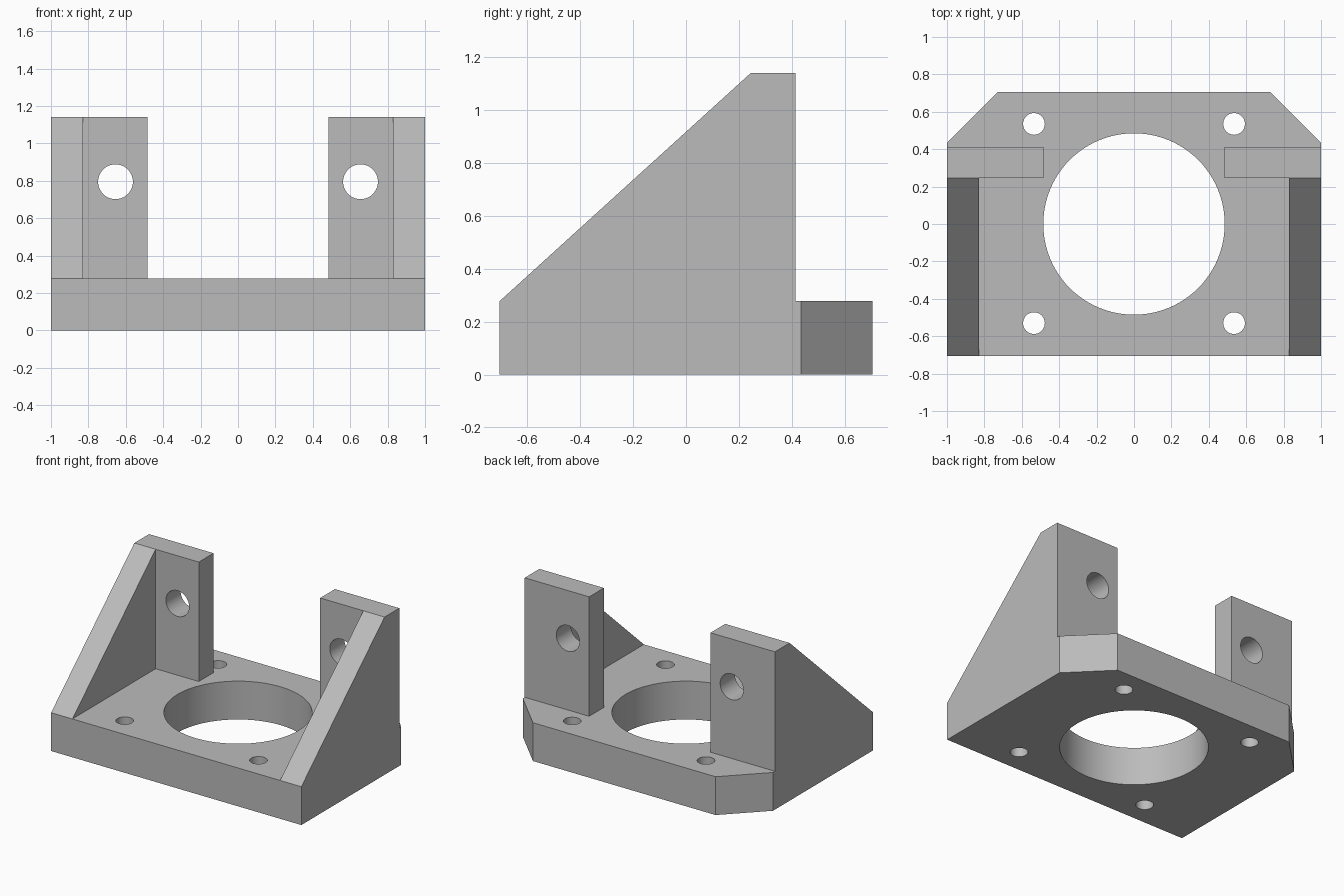
import bpy, bmesh
from math import pi, radians
from mathutils import Matrix, Vector

cube = bpy.data.objects.get("Cube")
if cube:
    bpy.data.objects.remove(cube, do_unlink=True)

WIDTH, DEPTH = 1.0, 0.705       # half sizes of the base
PLATE, TOP = 0.277, 1.14        # plate thickness and overall height
UP_FRONT, UP_BACK = 0.245, 0.413
UP_INNER, RIB_INNER = 0.485, 0.83

grey = bpy.data.materials.new("light_grey")
grey.use_nodes = True
colour = (0.5, 0.5, 0.5, 1)
grey.diffuse_color = colour
grey.node_tree.nodes["Principled BSDF"].inputs["Base Color"].default_value = colour


def add_object(name, bm):
    bmesh.ops.recalc_face_normals(bm, faces=bm.faces)
    mesh = bpy.data.meshes.new(name)
    bm.to_mesh(mesh)
    bm.free()
    mesh.materials.append(grey)
    obj = bpy.data.objects.new(name, mesh)
    bpy.context.collection.objects.link(obj)
    return obj


def prism(name, points, extrusion):
    """Extrude a flat outline along a vector."""
    bm = bmesh.new()
    face = bm.faces.new([bm.verts.new(p) for p in points])
    grown = bmesh.ops.extrude_face_region(bm, geom=[face], use_keep_orig=True)
    verts = [v for v in grown["geom"] if isinstance(v, bmesh.types.BMVert)]
    bmesh.ops.translate(bm, verts=verts, vec=Vector(extrusion))
    return add_object(name, bm)


def cylinder(name, centre, radius, along_y=False, segments=48):
    bm = bmesh.new()
    turn = Matrix.Rotation(pi / 2 if along_y else 0, 4, 'X')
    bmesh.ops.create_cone(bm, cap_ends=True, segments=segments, radius1=radius,
                          radius2=radius, depth=0.8,
                          matrix=Matrix.Translation(centre) @ turn)
    obj = add_object(name, bm)
    obj.hide_render = True
    return obj


def combine(target, other, operation):
    """Boolean the other object into the target and discard it."""
    mod = target.modifiers.new(operation.lower(), 'BOOLEAN')
    mod.operation, mod.solver, mod.object = operation, 'EXACT', other
    bpy.ops.object.select_all(action='DESELECT')
    bpy.context.view_layer.objects.active = target
    target.select_set(True)
    bpy.ops.object.modifier_apply(modifier=mod.name)
    bpy.data.objects.remove(other, do_unlink=True)


# Base plate with two chamfered back corners
outline = [(-WIDTH, -DEPTH), (WIDTH, -DEPTH), (WIDTH, 0.435),
           (0.73, DEPTH), (-0.73, DEPTH), (-WIDTH, 0.435)]
bracket = prism("mounting_bracket", [(x, y, 0) for x, y in outline], (0, 0, PLATE))

# Side ribs and upright tabs, fused to the plate
rib = [(-DEPTH, 0), (UP_BACK, 0), (UP_BACK, TOP), (UP_FRONT, TOP), (-DEPTH, PLATE)]
tab = [(UP_FRONT, 0.1), (UP_BACK, 0.1), (UP_BACK, TOP), (UP_FRONT, TOP)]
for side, s in (("left", 1), ("right", -1)):
    gusset = prism(side + "_gusset", [(s * WIDTH, y, z) for y, z in rib],
                   (s * (RIB_INNER - WIDTH), 0, 0))
    upright = prism(side + "_upright", [(s * UP_INNER, y, z) for y, z in tab],
                    (s * 0.4, 0, 0))
    combine(gusset, upright, 'UNION')
    combine(bracket, gusset, 'UNION')

# Central bore, corner screw holes and cross holes in the uprights
combine(bracket, cylinder("bore_cutter", (0, 0, 0.1), 0.485, segments=96), 'DIFFERENCE')
for s in (1, -1):
    for y in (0.535, -0.53):
        combine(bracket, cylinder("screw_cutter", (s * 0.535, y, 0.1), 0.058), 'DIFFERENCE')
    combine(bracket, cylinder("cross_cutter", (s * 0.655, 0.33, 0.795), 0.093, True),
            'DIFFERENCE')

# Merge leftover coplanar seams, then smooth only the round walls
bm = bmesh.new()
bm.from_mesh(bracket.data)
bmesh.ops.remove_doubles(bm, verts=bm.verts, dist=0.0001)
bmesh.ops.dissolve_limit(bm, angle_limit=radians(0.5), verts=bm.verts, edges=bm.edges)
bm.to_mesh(bracket.data)
bm.free()
bracket.select_set(True)
bpy.context.view_layer.objects.active = bracket
bpy.ops.object.shade_smooth_by_angle(angle=radians(30))
